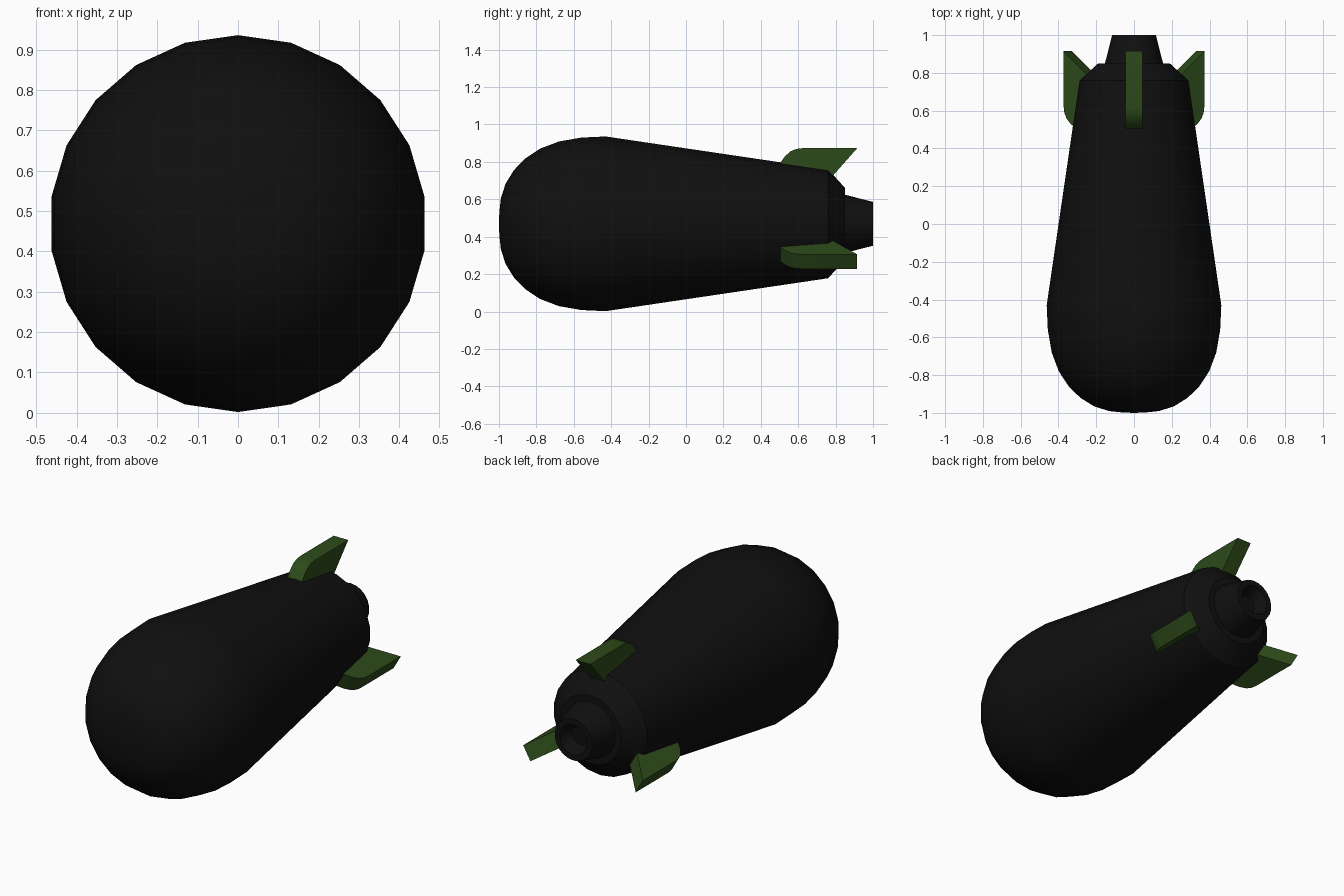
import bpy, bmesh, math
from mathutils import Matrix

if "Cube" in bpy.data.objects:
    bpy.data.objects.remove(bpy.data.objects["Cube"])

AXIS_Z = 0.469
SIDES = 22


def material(name, color):
    m = bpy.data.materials.new(name)
    m.diffuse_color = (*color, 1)
    m.use_nodes = True
    m.node_tree.nodes["Principled BSDF"].inputs["Base Color"].default_value = m.diffuse_color
    return m


def finish(bm, name, mat, angle):
    bmesh.ops.recalc_face_normals(bm, faces=bm.faces[:])
    me = bpy.data.meshes.new(name)
    bm.to_mesh(me)
    bm.free()
    ob = bpy.data.objects.new(name, me)
    bpy.context.collection.objects.link(ob)
    me.materials.append(mat)
    bpy.ops.object.select_all(action='DESELECT')
    ob.select_set(True)
    bpy.context.view_layer.objects.active = ob
    bpy.ops.object.shade_smooth_by_angle(angle=math.radians(angle))
    return ob


def lathe(name, profile, mat):
    # Revolve (y, radius) points about the long axis; radius 0 ends close at a pole
    bm = bmesh.new()
    verts = [bm.verts.new((0, y, r)) for y, r in profile]
    edges = [bm.edges.new(p) for p in zip(verts, verts[1:])]
    bmesh.ops.spin(bm, geom=verts + edges, cent=(0, 0, 0), axis=(0, 1, 0),
                   angle=math.tau, steps=SIDES, use_merge=True)
    bmesh.ops.remove_doubles(bm, verts=bm.verts[:], dist=1e-4)
    bmesh.ops.translate(bm, verts=bm.verts[:], vec=(0, 0, AXIS_Z))
    return finish(bm, name, mat, 30)


def fin(name, angle, mat):
    # Side outline (y, radius) extruded to a thick plate, then turned about the axis
    outline = [(0.505, 0.20), (0.505, 0.327), (0.53, 0.362), (0.56, 0.388),
               (0.59, 0.400), (0.62, 0.404), (0.915, 0.404), (0.735, 0.20)]
    w = 0.045
    bm = bmesh.new()
    face = bm.faces.new([bm.verts.new((-w, y, r)) for y, r in outline])
    ext = bmesh.ops.extrude_face_region(bm, geom=[face], use_keep_orig=True)
    moved = [g for g in ext['geom'] if isinstance(g, bmesh.types.BMVert)]
    bmesh.ops.translate(bm, verts=moved, vec=(2 * w, 0, 0))
    bm.transform(Matrix.Translation((0, 0, AXIS_Z)) @ Matrix.Rotation(angle, 4, 'Y'))
    return finish(bm, name, mat, 30)


black = material("black_paint", (0.005, 0.005, 0.005))
green = material("green_paint", (0.026, 0.07, 0.01))

# Rounded nose, tapered shell and chamfered tail
lathe("shell", [(-1.0, 0), (-0.998, 0.06), (-0.99, 0.135), (-0.965, 0.214),
                (-0.92, 0.287), (-0.86, 0.349), (-0.78, 0.402), (-0.68, 0.440),
                (-0.56, 0.461), (-0.43, 0.467), (0.76, 0.291), (0.85, 0.192),
                (0.85, 0)], black)

# Tail nozzle with a recessed end
lathe("nozzle", [(0.84, 0), (0.84, 0.158), (1.0, 0.117), (1.0, 0.085),
                 (0.94, 0.05), (0.94, 0)], black)

# Three tail fins
for i, name in enumerate(("top_fin", "right_fin", "left_fin")):
    fin(name, i * math.tau / 3, green)
